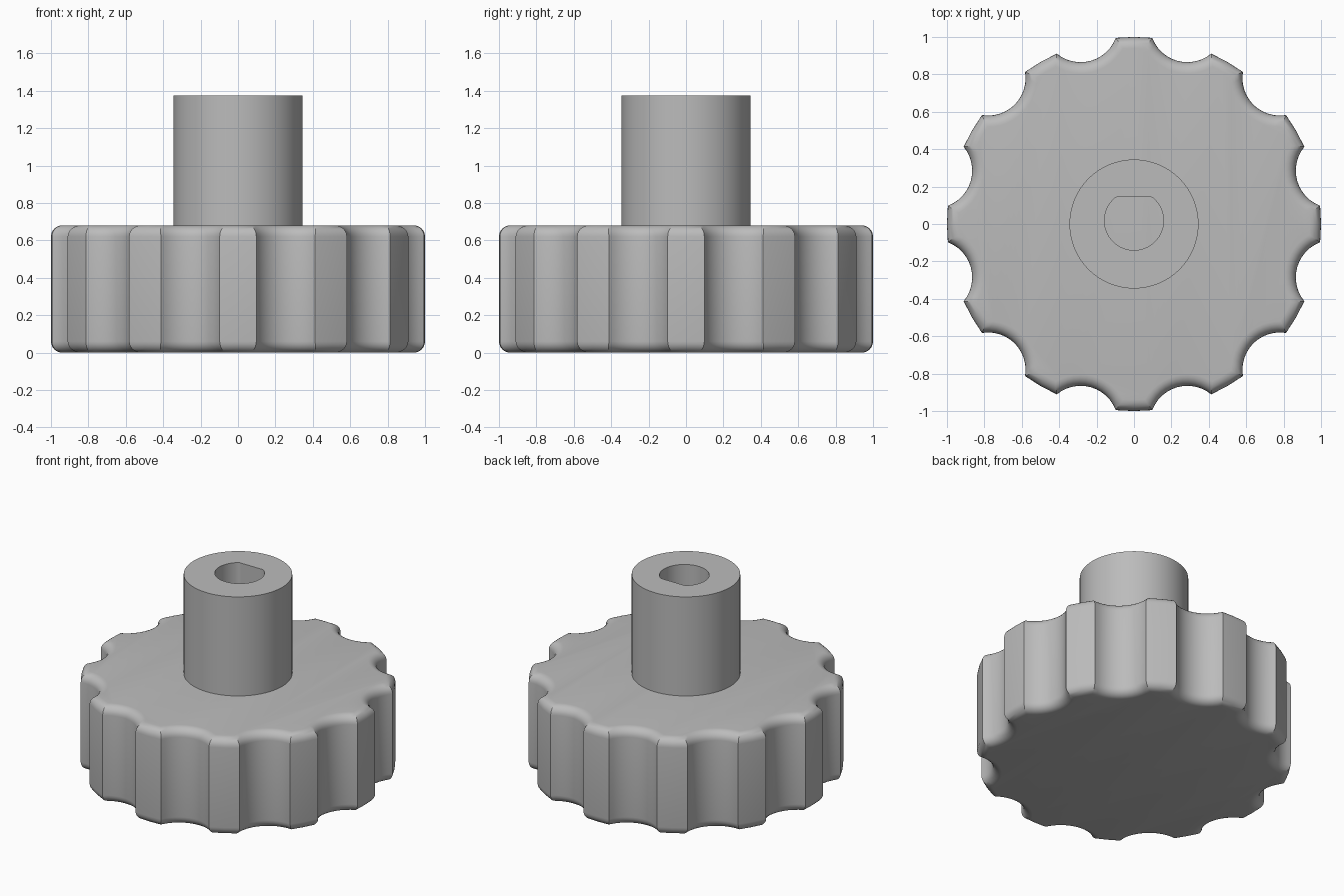
import bpy, bmesh, math

if "Cube" in bpy.data.objects:
    bpy.data.objects.remove(bpy.data.objects["Cube"])

grey = bpy.data.materials.new("grey plastic")
grey.diffuse_color = (0.5, 0.5, 0.5, 1)
grey.use_nodes = True
grey.node_tree.nodes["Principled BSDF"].inputs["Base Color"].default_value = grey.diffuse_color

LOBES, CUT_DIST, CUT_R = 12, 1.1025, 0.2
HEIGHT, FILLET = 0.68, 0.06
TOP, SHAFT_R = 1.375, 0.345
HOLE_R, HOLE_Y, FLAT_Y = 0.158, 0.018, 0.145


def finish(name, bm):
    bmesh.ops.recalc_face_normals(bm, faces=bm.faces)
    mesh = bpy.data.meshes.new(name)
    bm.to_mesh(mesh)
    bm.free()
    mesh.materials.append(grey)
    obj = bpy.data.objects.new(name, mesh)
    bpy.context.collection.objects.link(obj)
    bpy.ops.object.select_all(action='DESELECT')
    bpy.context.view_layer.objects.active = obj
    obj.select_set(True)
    bpy.ops.object.shade_smooth_by_angle(angle=math.radians(30))
    return obj


def grip_outline(d):
    """Scalloped outline shrunk inward by d."""
    ro, rc = 1 - d, CUT_R + d
    half = math.acos((ro * ro + CUT_DIST ** 2 - rc * rc) / (2 * ro * CUT_DIST))
    sweep = math.asin(ro * math.sin(half) / rc)
    pts = []
    for k in range(LOBES):
        a = 2 * math.pi * k / LOBES
        pts.append((ro * math.cos(a), ro * math.sin(a)))    # lobe crest
        mid = a + math.pi / LOBES
        for i in range(13):                                 # finger scallop
            t = sweep * (1 - i / 6)
            u, v = CUT_DIST - rc * math.cos(t), -rc * math.sin(t)
            pts.append((u * math.cos(mid) - v * math.sin(mid),
                        u * math.sin(mid) + v * math.cos(mid)))
    return pts


def bridge(bm, a, b):
    n = len(a)
    for i in range(n):
        j = (i + 1) % n
        bm.faces.new((a[i], a[j], b[j], b[i]))


# Scalloped grip with rounded top and bottom rims
bm = bmesh.new()
arc = [math.pi / 2 * i / 6 for i in range(7)]
levels = [(FILLET * (1 - math.sin(t)), FILLET * (1 - math.cos(t))) for t in arc]
levels += [(d, HEIGHT - z) for d, z in reversed(levels)]
rings = [[bm.verts.new((x, y, z)) for x, y in grip_outline(d)] for d, z in levels]
for lo, hi in zip(rings, rings[1:]):
    bridge(bm, lo, hi)
bm.faces.new(rings[0])
bm.faces.new(rings[-1])
finish("grip", bm)

# Hollow shaft with a D-shaped bore ending at the grip
N = 64
bm = bmesh.new()
outer, inner = [], []
for i in range(N):
    a = 2 * math.pi * i / N
    outer.append((SHAFT_R * math.cos(a), SHAFT_R * math.sin(a)))
    inner.append((HOLE_R * math.cos(a),
                  min(FLAT_Y, HOLE_Y + HOLE_R * math.sin(a))))
loops = [[bm.verts.new((x, y, z)) for x, y in pts]
         for pts, z in ((outer, HEIGHT - 0.005), (outer, TOP), (inner, TOP), (inner, HEIGHT - 0.005))]
for lo, hi in zip(loops, loops[1:]):
    bridge(bm, lo, hi)
finish("shaft", bm)
